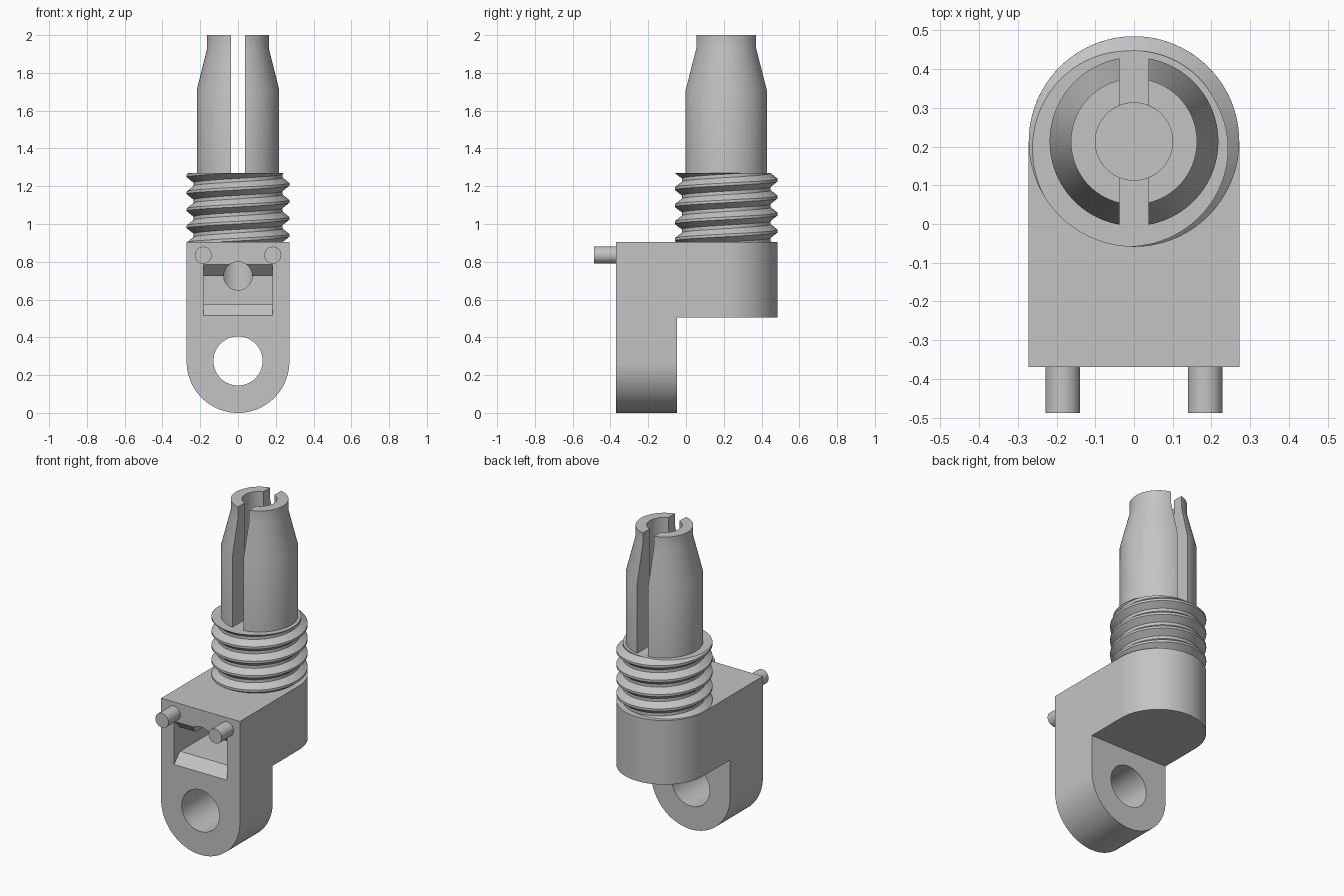
import bpy, bmesh, math

if "Cube" in bpy.data.objects:
    bpy.data.objects.remove(bpy.data.objects["Cube"])

CY = 0.213          # y of the vertical post axis
R = 0.272           # half width of the body
SEG = 96

gray = bpy.data.materials.new("light_gray")
gray.diffuse_color = (0.55, 0.55, 0.55, 1)
gray.use_nodes = True
gray.node_tree.nodes["Principled BSDF"].inputs["Base Color"].default_value = gray.diffuse_color


def finish(name, bm):
    bmesh.ops.recalc_face_normals(bm, faces=bm.faces)
    me = bpy.data.meshes.new(name)
    bm.to_mesh(me)
    bm.free()
    ob = bpy.data.objects.new(name, me)
    bpy.context.collection.objects.link(ob)
    me.materials.append(gray)
    return ob


def prism(name, pts, axis, lo, hi):
    """Extrude a 2D outline along an axis."""
    place = {'x': lambda u, v, a: (a, u, v),
             'y': lambda u, v, a: (u, a, v),
             'z': lambda u, v, a: (u, v, a)}[axis]
    bm = bmesh.new()
    rings = [[bm.verts.new(place(u, v, a)) for u, v in pts] for a in (lo, hi)]
    n = len(pts)
    bm.faces.new(rings[0])
    bm.faces.new(rings[1])
    for i in range(n):
        j = (i + 1) % n
        bm.faces.new((rings[0][i], rings[0][j], rings[1][j], rings[1][i]))
    return finish(name, bm)


def arc(cu, cv, r, a0, a1, n):
    return [(cu + r * math.cos(math.radians(a0 + (a1 - a0) * i / n)),
             cv + r * math.sin(math.radians(a0 + (a1 - a0) * i / n))) for i in range(n + 1)]


def rod(name, cu, cv, r, axis, lo, hi, n=SEG):
    return prism(name, arc(cu, cv, r, 0, 360, n)[:-1], axis, lo, hi)


def boolean(ob, tool, op='DIFFERENCE'):
    mod = ob.modifiers.new("bool", 'BOOLEAN')
    mod.object = tool
    mod.operation = op
    mod.solver = 'EXACT'
    bpy.context.view_layer.objects.active = ob
    bpy.ops.object.modifier_apply(modifier=mod.name)
    bpy.data.objects.remove(tool)


def bore():
    return rod("bore_cutter", 0, CY, 0.1, 'z', 0.575, 2.2)


# Body block with rounded back, plus the hanging eye lug
body = prism("body", [(-R, -0.37), (R, -0.37)] + arc(0, CY, R, 0, 180, 48), 'z', 0.505, 0.905)
lug = prism("lug", [(R, 0.505), (-R, 0.505)] + arc(0, R, R, 180, 360, 48), 'y', -0.37, -0.047)
boolean(body, lug, 'UNION')
boolean(body, rod("eye_cutter", 0, 0.275, 0.13, 'y', -0.6, 0.2))

# Front window with sloped sill and lintel, round channel and bore
window = [(-0.41, 0.475), (-0.31, 0.575), (0.1, 0.575),
          (0.1, 0.725), (-0.31, 0.725), (-0.41, 0.825)]
boolean(body, prism("window_cutter", window, 'x', -0.183, 0.183))
boolean(body, rod("channel_cutter", 0, 0.725, 0.075, 'y', -0.5, CY, 48))
boolean(body, bore())

# Two front pegs
pegs = [rod("peg_" + side, x, 0.835, 0.045, 'y', -0.488, -0.369, 48)
        for side, x in (("left", -0.184), ("right", 0.184))]

# Screw thread: helical ribbon trimmed flat at both ends
pitch, steps = 0.09, 72
profile = [(0.235, -0.036), (R, -0.007), (R, 0.007), (0.235, 0.036), (0.235, pitch - 0.036)]
bm = bmesh.new()
prev = None
for i in range(steps * 7 + 1):
    a = 2 * math.pi * i / steps
    z0 = 1.21 - 5 * pitch + pitch * i / steps
    row = [bm.verts.new((r * math.cos(a), CY + r * math.sin(a), z0 + dz)) for r, dz in profile]
    if prev:
        for k in range(len(row) - 1):
            bm.faces.new((prev[k], row[k], row[k + 1], prev[k + 1]))
    prev = row
bmesh.ops.remove_doubles(bm, verts=bm.verts, dist=1e-4)
for z, d in ((0.9, -1), (1.27, 1)):
    cut = bmesh.ops.bisect_plane(bm, geom=bm.verts[:] + bm.edges[:] + bm.faces[:], dist=1e-6,
                                 plane_co=(0, 0, z), plane_no=(0, 0, d), clear_outer=True)
    rim = [e for e in cut["geom_cut"] if isinstance(e, bmesh.types.BMEdge) and e.is_boundary]
    bmesh.ops.edgeloop_fill(bm, edges=rim)
thread = finish("screw_thread", bm)
boolean(thread, bore())

# Slotted tapered sleeve, turned around the post axis
outline = [(0.1, 1.27), (0.218, 1.27), (0.218, 1.71), (0.163, 1.93), (0.163, 2.0), (0.1, 2.0)]
bm = bmesh.new()
rings = [[bm.verts.new((u, v, z)) for u, v in arc(0, CY, r, 0, 360, SEG)[:-1]] for r, z in outline]
for k in range(len(rings)):
    p, q = rings[k], rings[(k + 1) % len(rings)]
    for i in range(SEG):
        j = (i + 1) % SEG
        bm.faces.new((p[i], p[j], q[j], q[i]))
sleeve = finish("slotted_sleeve", bm)
slot = [(-0.038, -0.2), (0.038, -0.2), (0.038, 0.7), (-0.038, 0.7)]
boolean(sleeve, prism("slot_cutter", slot, 'z', 1.2, 2.2))

# Smooth shading with sharp edges kept
for ob in [body, thread, sleeve] + pegs:
    bpy.ops.object.select_all(action='DESELECT')
    ob.select_set(True)
    bpy.context.view_layer.objects.active = ob
    bpy.ops.object.shade_smooth_by_angle(angle=math.radians(30))
